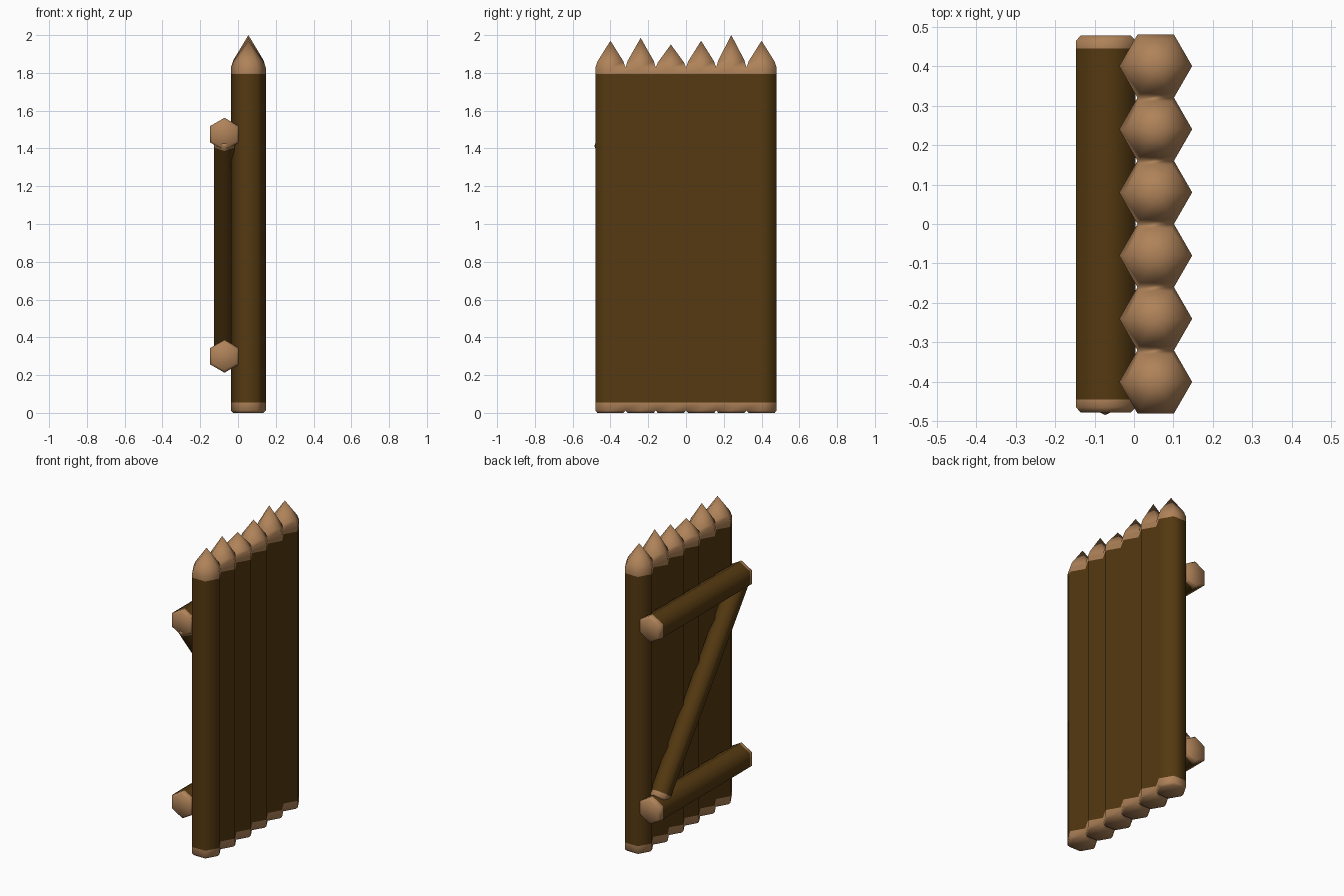
import bpy, bmesh, math
from mathutils import Vector

if "Cube" in bpy.data.objects:
    bpy.data.objects.remove(bpy.data.objects["Cube"])


def material(name, rgb):
    m = bpy.data.materials.new(name)
    m.diffuse_color = (*rgb, 1.0)
    m.use_nodes = True
    m.node_tree.nodes["Principled BSDF"].inputs["Base Color"].default_value = m.diffuse_color
    return m


BARK = material("dark bark", (0.090, 0.041, 0.0055))
CUT = material("pale cut wood", (0.430, 0.225, 0.100))


def loft_log(bm, origin, u, w, rings, tip=None):
    """Six-sided log along w, first corner towards u; rings = (distance, radius, material of next band)."""
    origin, u, w = Vector(origin), Vector(u).normalized(), Vector(w).normalized()
    v = w.cross(u)
    loops = []
    for t, r, _ in rings:
        loops.append([bm.verts.new(origin + w * t + (u * math.cos(a) + v * math.sin(a)) * r)
                      for a in (math.radians(60 * k) for k in range(6))])
    faces = [(list(reversed(loops[0])), 1)]
    for (lo, hi), ring in zip(zip(loops, loops[1:]), rings):
        for k in range(6):
            n = (k + 1) % 6
            faces.append(([lo[k], lo[n], hi[n], hi[k]], ring[2]))
    if tip is None:
        faces.append((loops[-1], 1))
    else:
        apex = bm.verts.new(origin + w * tip)
        for k in range(6):
            faces.append(([loops[-1][k], loops[-1][(k + 1) % 6], apex], 1))
    for verts, mat in faces:
        f = bm.faces.new(verts)
        f.material_index = mat
        f.smooth = True


def finish(bm, name):
    bmesh.ops.recalc_face_normals(bm, faces=bm.faces[:])
    mesh = bpy.data.meshes.new(name)
    bm.to_mesh(mesh)
    bm.free()
    mesh.materials.append(BARK)
    mesh.materials.append(CUT)
    obj = bpy.data.objects.new(name, mesh)
    bpy.context.collection.objects.link(obj)


def capped_log(name, start, end, u, r, band, chamfer):
    start, end = Vector(start), Vector(end)
    length = (end - start).length
    bm = bmesh.new()
    loft_log(bm, start, u, end - start, [
        (0, r * 0.84, 1), (chamfer, r, 1), (band, r, 0),
        (length - band, r, 1), (length - chamfer, r, 1), (length, r * 0.84, 1)])
    finish(bm, name)


# Wall of sharpened posts, welded side by side
POST_R = 0.08 / math.cos(math.radians(30))
bm = bmesh.new()
for i, top in enumerate((1.97, 1.985, 1.95, 1.97, 2.0, 1.97)):
    loft_log(bm, (0.055, -0.4 + 0.16 * i, 0), (1, 0, 0), (0, 0, 1), [
        (0, POST_R * 0.87, 1), (0.013, POST_R, 1), (0.055, POST_R, 0),
        (1.795, POST_R, 1), (1.828, POST_R, 1),
        (1.828 + (top - 1.828) * 0.23, POST_R * 0.86, 1)], tip=top)
bmesh.ops.remove_doubles(bm, verts=bm.verts[:], dist=0.0005)
# drop the hidden walls between neighbouring posts
inner = [f for f in bm.faces
         if max(v.co.y for v in f.verts) - min(v.co.y for v in f.verts) < 1e-4
         and abs(f.verts[0].co.y) < 0.4]
bmesh.ops.delete(bm, geom=inner, context='FACES')
finish(bm, "post_wall")

# Two horizontal rails behind the wall
for name, z in (("lower_rail", 0.30), ("upper_rail", 1.475)):
    capped_log(name, (-0.0715, -0.478, z), (-0.0715, 0.478, z), (0, 0, 1), 0.0872, 0.033, 0.014)

# Diagonal brace between the rails
a, b = Vector((-0.073, 0.385, 0.345)), Vector((-0.073, -0.44, 1.455))
capped_log("diagonal_brace", a, b, (b - a).cross(Vector((1, 0, 0))), 0.0635, 0.038, 0.012)
